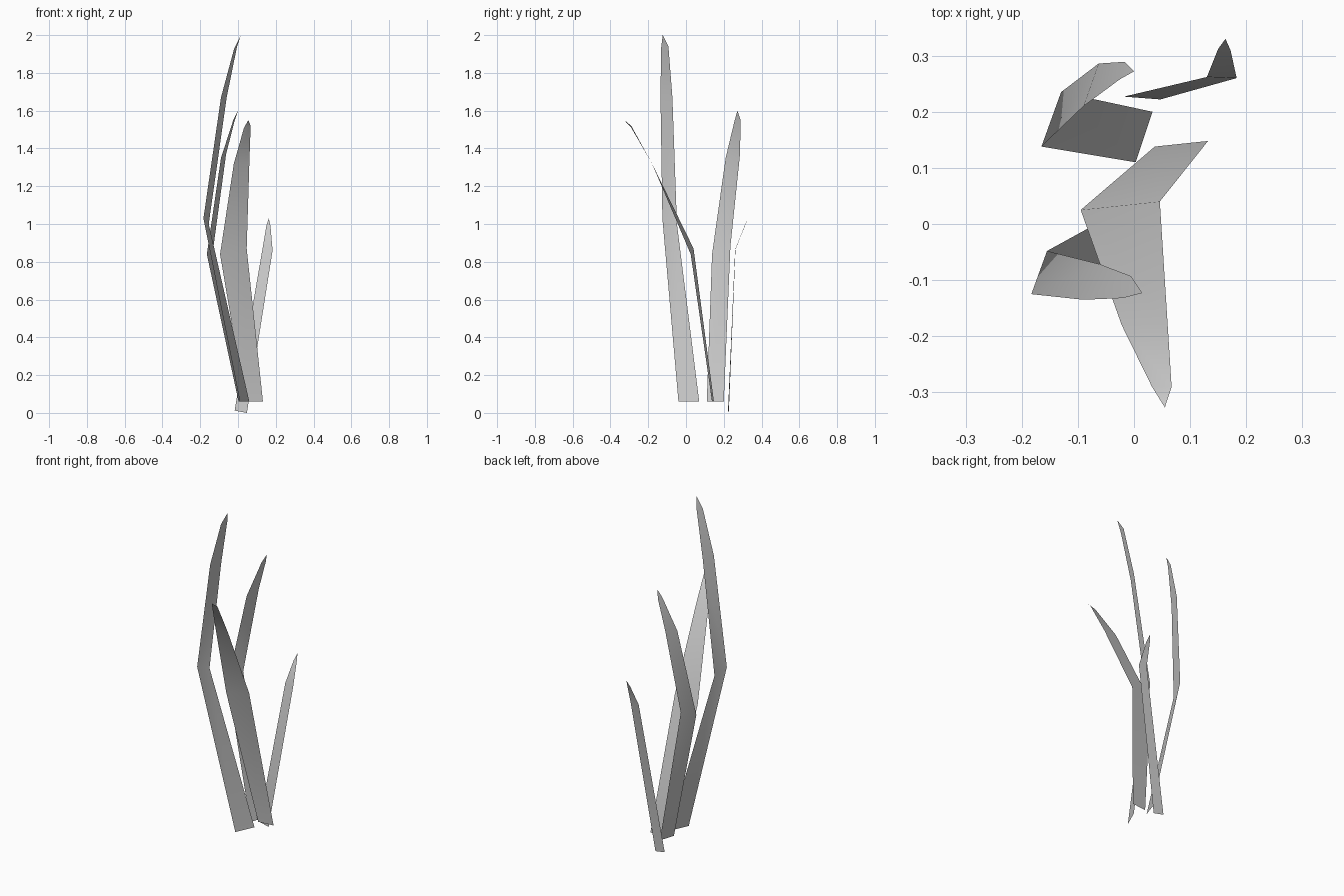
import bpy
import bmesh

# Remove the default cube if it is present
default_cube = bpy.data.objects.get("Cube")
if default_cube:
    bpy.data.objects.remove(default_cube, do_unlink=True)


def make_material(name, colour):
    material = bpy.data.materials.new(name)
    material.use_nodes = True
    material.diffuse_color = colour
    shader = material.node_tree.nodes["Principled BSDF"]
    shader.inputs["Base Color"].default_value = colour
    shader.inputs["Roughness"].default_value = 0.9
    return material


leaf_grey = make_material("light grey leaf", (0.6, 0.6, 0.6, 1))


def make_blade(name, first_edge, second_edge, tip):
    """Span a thin leaf between two long edges and close it with a pointed tip."""
    mesh = bpy.data.meshes.new(name)
    bm = bmesh.new()
    first = [bm.verts.new(point) for point in first_edge]
    second = [bm.verts.new(point) for point in second_edge]
    tip_vert = bm.verts.new(tip)

    # Quads between neighbouring rows of the leaf
    for row in range(len(first) - 1):
        bm.faces.new((first[row], second[row], second[row + 1], first[row + 1]))

    # Triangle that forms the point
    bm.faces.new((first[-1], second[-1], tip_vert))

    for face in bm.faces:
        face.smooth = True
    bm.normal_update()
    bm.to_mesh(mesh)
    bm.free()

    mesh.materials.append(leaf_grey)
    blade = bpy.data.objects.new(name, mesh)
    bpy.context.collection.objects.link(blade)
    return blade


# Tallest blade, leaning to the right and curling back at the top
make_blade(
    "tall_blade",
    first_edge=[(.01, -.04, .06), (-.183, -.125, 1.03), (-.09, -.135, 1.67), (-.02, -.132, 1.93)],
    second_edge=[(.06, .07, .06), (-.155, -.048, 1), (-.06, -.072, 1.67), (-.005, -.093, 1.94)],
    tip=(.015, -.123, 2),
)

# Second blade, behind the tallest one
make_blade(
    "rear_blade",
    first_edge=[(.003, .11, .06), (-.165, .138, .84), (-.09, .21, 1.35), (-.025, .258, 1.55)],
    second_edge=[(.033, .2, .06), (-.13, .235, .88), (-.063, .286, 1.37), (-.017, .289, 1.55)],
    tip=(0, .272, 1.6),
)

# Wide blade, arching forward
make_blade(
    "front_blade",
    first_edge=[(.037, .138, .06), (-.095, .025, .84), (-.022, -.18, 1.32), (.032, -.29, 1.51)],
    second_edge=[(.132, .148, .06), (.046, .04, .87), (.06, -.18, 1.32), (.067, -.29, 1.52)],
    tip=(.055, -.327, 1.55),
)

# Short blade, leaning to the left with its tip bent backward
make_blade(
    "short_blade",
    first_edge=[(-.018, .227, .012), (.13, .262, .87), (.15, .312, .99)],
    second_edge=[(.047, .222, 0), (.183, .26, .86), (.172, .31, .99)],
    tip=(.163, .33, 1.03),
)
